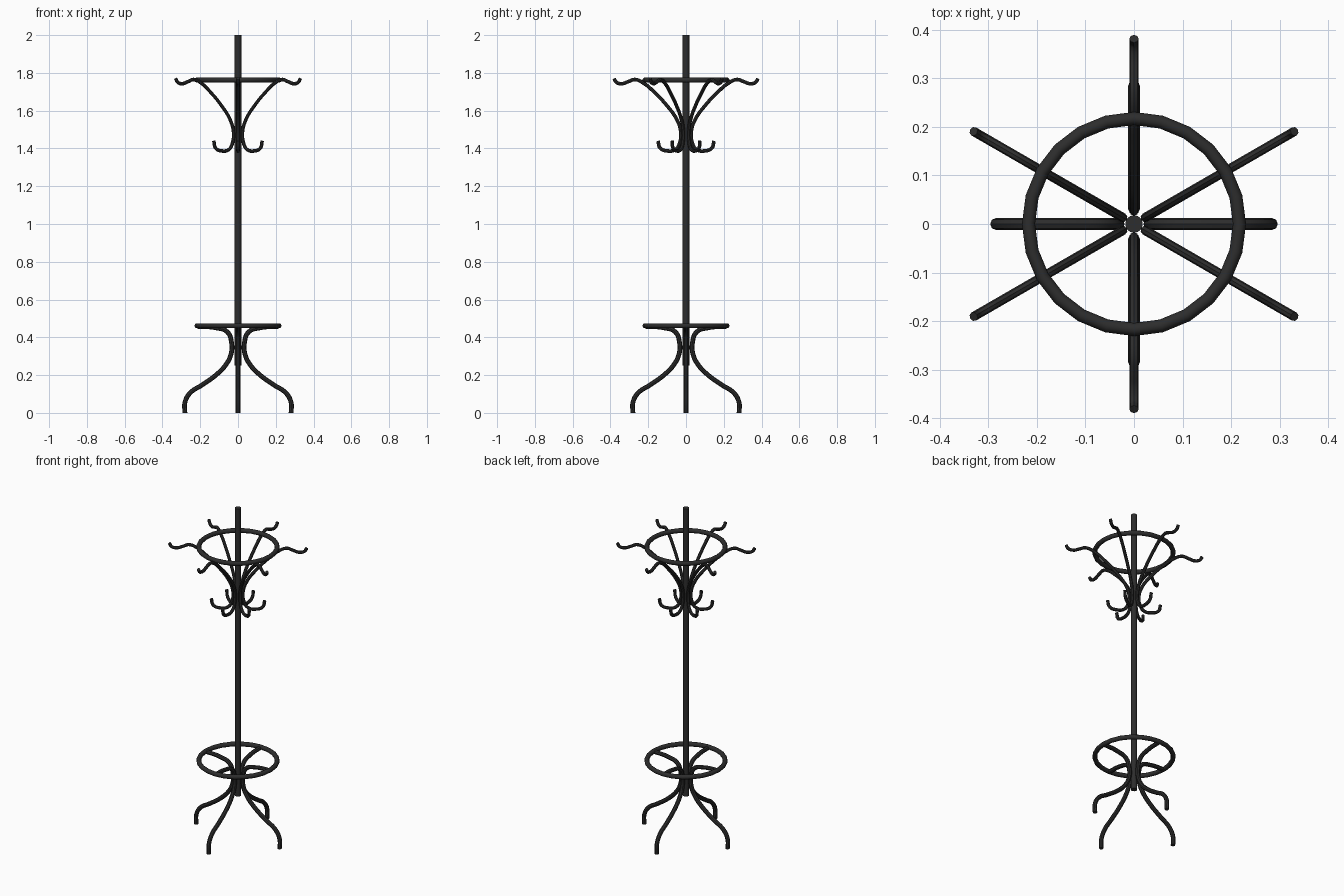
import bpy
from math import radians, pi
from mathutils import Matrix

cube = bpy.data.objects.get("Cube")
if cube:
    bpy.data.objects.remove(cube)

# Single dark painted finish
black = bpy.data.materials.new("black_finish")
black.use_nodes = True
colour = (0.026, 0.026, 0.026, 1)
black.diffuse_color = colour
black.node_tree.nodes["Principled BSDF"].inputs["Base Color"].default_value = colour


def finish(obj, name):
    obj.name = name
    obj.data.materials.append(black)
    bpy.ops.object.select_all(action="DESELECT")
    obj.select_set(True)
    bpy.context.view_layer.objects.active = obj
    bpy.ops.object.shade_smooth_by_angle(angle=radians(40))


def bent_rod(name, profile, radius, angle):
    """Round rod through (distance from axis, height) points, turned about z."""
    curve = bpy.data.curves.new(name, "CURVE")
    curve.dimensions = "3D"
    curve.bevel_depth = radius
    curve.bevel_resolution = 2
    curve.use_fill_caps = True
    curve.resolution_u = 6
    spline = curve.splines.new("BEZIER")
    spline.bezier_points.add(len(profile) - 1)
    for point, (r, z) in zip(spline.bezier_points, profile):
        point.co = (r, 0, z)
        point.handle_left_type = point.handle_right_type = "AUTO"
    rod = bpy.data.objects.new(name, curve)
    bpy.context.collection.objects.link(rod)
    bpy.ops.object.select_all(action="DESELECT")
    rod.select_set(True)
    bpy.context.view_layer.objects.active = rod
    bpy.ops.object.convert(target="MESH")
    rod = bpy.context.object
    rod.data.transform(Matrix.Rotation(angle, 4, "Z"))
    finish(rod, name)


def ring(name, z):
    bpy.ops.mesh.primitive_torus_add(
        location=(0, 0, z), major_radius=0.217, minor_radius=0.0135,
        major_segments=24, minor_segments=10)
    finish(bpy.context.object, name)


# Central pole, stopping above the splayed feet
bpy.ops.mesh.primitive_cylinder_add(vertices=16, radius=0.018, depth=1.75,
                                    location=(0, 0, 1.125))
finish(bpy.context.object, "pole")

# Upper hat ring and lower umbrella ring
ring("hat_ring", 1.762)
ring("umbrella_ring", 0.461)

# Four legs, bending out at the top to carry the lower ring
leg = [(0.281, 0), (0.281, 0.055), (0.255, 0.104), (0.19, 0.148),
       (0.122, 0.196), (0.062, 0.258), (0.036, 0.315), (0.034, 0.37),
       (0.056, 0.428), (0.12, 0.451), (0.215, 0.458)]
for i in range(4):
    bent_rod(f"leg_{i + 1}", leg, 0.0125, i * pi / 2)

# Six arms, each with a coat hook below and a hat hook above
arm = [(0.148, 1.44), (0.137, 1.402), (0.1, 1.387), (0.055, 1.395),
       (0.032, 1.435), (0.028, 1.49), (0.048, 1.552), (0.102, 1.628),
       (0.165, 1.695), (0.222, 1.744), (0.27, 1.765), (0.305, 1.754),
       (0.34, 1.743), (0.368, 1.75), (0.381, 1.77)]
for i in range(6):
    bent_rod(f"hook_arm_{i + 1}", arm, 0.0095, radians(30 + 60 * i))
